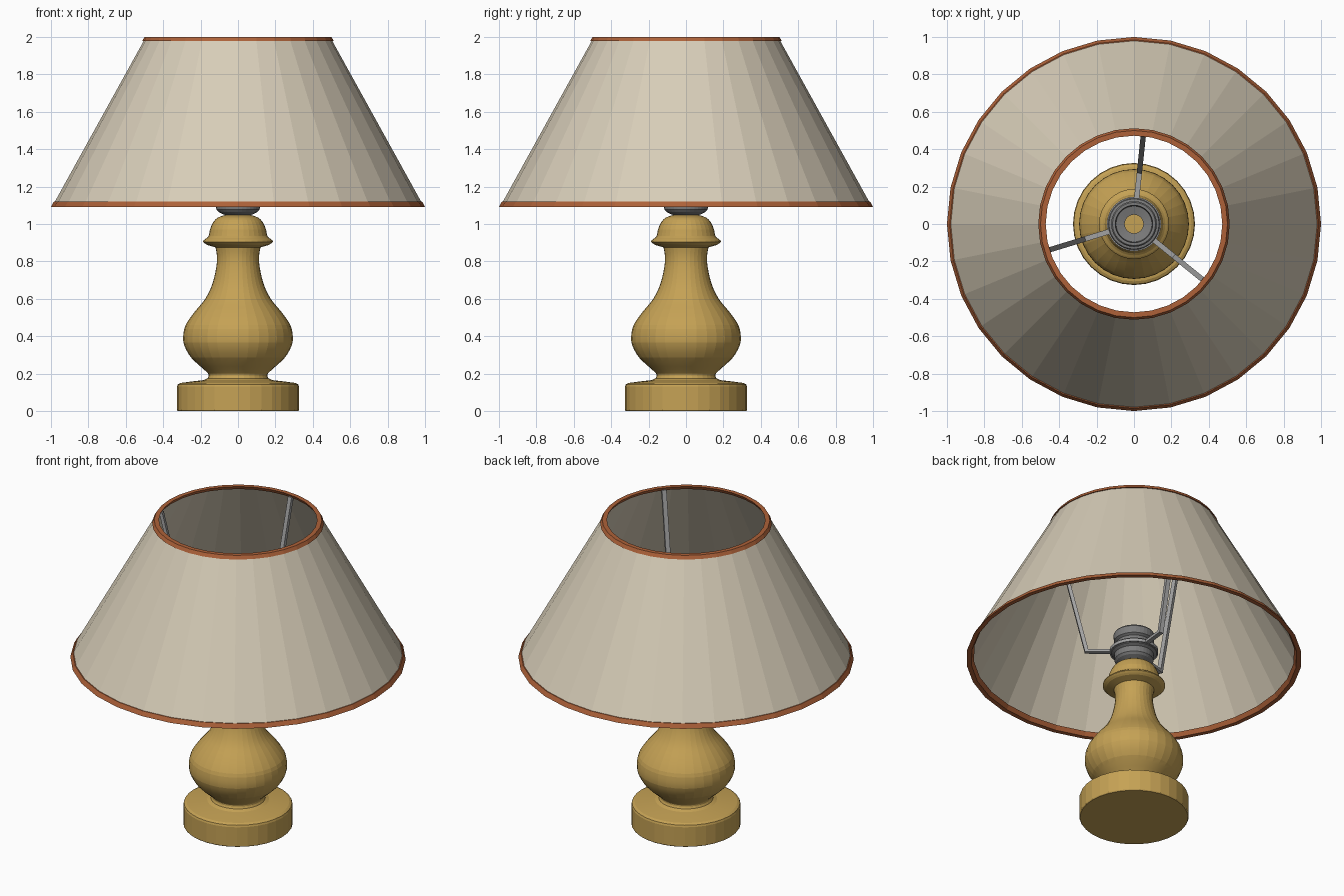
import bpy, bmesh, math
from mathutils import Matrix, Vector

if "Cube" in bpy.data.objects:
    bpy.data.objects.remove(bpy.data.objects["Cube"])

SIDES = 32


def material(name, rgb):
    m = bpy.data.materials.new(name)
    m.diffuse_color = (*rgb, 1)
    m.use_nodes = True
    m.node_tree.nodes["Principled BSDF"].inputs["Base Color"].default_value = m.diffuse_color
    return m


wood = material("ochre wood", (0.56, 0.36, 0.09))
cloth = material("cream cloth", (0.68, 0.61, 0.48))
trim = material("rust trim", (0.42, 0.12, 0.04))
metal = material("grey metal", (0.20, 0.20, 0.20))
wire = material("light grey wire", (0.36, 0.36, 0.36))


def finish(name, bm, mat):
    bmesh.ops.recalc_face_normals(bm, faces=bm.faces)
    me = bpy.data.meshes.new(name)
    bm.to_mesh(me)
    bm.free()
    me.materials.append(mat)
    ob = bpy.data.objects.new(name, me)
    bpy.context.collection.objects.link(ob)
    return ob


def lathe(name, profile, mat, closed=False):
    """Revolve (radius, z) points about the z axis."""
    bm = bmesh.new()
    vs = [bm.verts.new((r, 0, z)) for r, z in profile]
    pairs = list(zip(vs, vs[1:])) + ([(vs[-1], vs[0])] if closed else [])
    es = [bm.edges.new(p) for p in pairs]
    bmesh.ops.spin(bm, geom=vs + es, axis=(0, 0, 1), cent=(0, 0, 0),
                   steps=SIDES, angle=2 * math.pi)
    bmesh.ops.remove_doubles(bm, verts=bm.verts, dist=1e-4)
    return finish(name, bm, mat)


def curve(pts, n=3):
    """Catmull-Rom refinement of a profile."""
    p = [Vector(q) for q in pts]
    p = [p[0]] + p + [p[-1]]
    out = []
    for a, b, c, d in zip(p, p[1:], p[2:], p[3:]):
        for k in range(n):
            t = k / n
            out.append(0.5 * (2 * b + (c - a) * t + (2 * a - 5 * b + 4 * c - d) * t * t
                              + (3 * b - a - 3 * c + d) * t ** 3))
    return [tuple(q) for q in out] + [pts[-1]]


# Turned base: plinth, vase body, collar and dome
plinth = [(0, 0), (0.322, 0), (0.326, 0.006), (0.326, 0.13), (0.322, 0.142),
          (0.307, 0.15), (0.25, 0.158), (0.185, 0.165)]
body = curve([(0.163, 0.175), (0.157, 0.195), (0.18, 0.22), (0.25, 0.285),
              (0.287, 0.35), (0.293, 0.40), (0.28, 0.46), (0.232, 0.53),
              (0.175, 0.60), (0.137, 0.68), (0.116, 0.77), (0.113, 0.83), (0.12, 0.875)])
dome = curve([(0.165, 0.888), (0.187, 0.905), (0.178, 0.918), (0.157, 0.935),
              (0.15, 0.97), (0.132, 1.01), (0.105, 1.036), (0.06, 1.05)], 2) + [(0, 1.052)]
base = lathe("turned_base", plinth + body + dome, wood)
for o in bpy.context.selected_objects:
    o.select_set(False)
bpy.context.view_layer.objects.active = base
base.select_set(True)
bpy.ops.object.shade_smooth_by_angle(angle=math.radians(8))

# Bulb socket: open cup with a grooved rim
lathe("bulb_socket",
      [(0.05, 1.045), (0.075, 1.05), (0.105, 1.065), (0.116, 1.078), (0.118, 1.115),
       (0.136, 1.125), (0.14, 1.145), (0.134, 1.16), (0.108, 1.165), (0.105, 1.195),
       (0.12, 1.205), (0.122, 1.25), (0.115, 1.26), (0.10, 1.26), (0.096, 1.20),
       (0.05, 1.19)], metal, True)

# Wire ring that clamps the shade carrier to the socket
lathe("carrier_ring", [(0.118, 1.13), (0.145, 1.13), (0.145, 1.15), (0.118, 1.15)], wire, True)

# Three bent arms from the ring up to the shade's top edge
for i, deg in enumerate((84, 197, 321)):
    bm = bmesh.new()
    path = [(0.13, 1.14), (0.283, 1.14), (0.48, 1.985)]
    offs = [(0, 0.009), (-0.010, 0.009), (-0.010, 0)]
    rings = []
    for (r, z), (dr, dz) in zip(path, offs):
        rings.append([bm.verts.new((r + s * dr, y, z + s * dz))
                      for s, y in ((1, -0.014), (1, 0.014), (-1, 0.014), (-1, -0.014))])
    for a, b in zip(rings, rings[1:]):
        for k in range(4):
            bm.faces.new((a[k], a[k - 1], b[k - 1], b[k]))
    bm.faces.new(rings[0])
    bm.faces.new(rings[-1])
    bmesh.ops.rotate(bm, verts=bm.verts, matrix=Matrix.Rotation(math.radians(deg), 3, 'Z'))
    finish(f"shade_arm_{i + 1}", bm, wire)

# Conical cloth shade, a thin shell
lathe("lamp_shade", [(0.99, 1.10), (0.498, 1.99), (0.486, 1.99), (0.978, 1.10)], cloth, True)

# Trim bands on both edges
lathe("top_trim", [(0.512, 1.978), (0.50, 2.0), (0.472, 2.0), (0.484, 1.978)], trim, True)
lathe("bottom_trim", [(1.0, 1.092), (0.985, 1.119), (0.957, 1.119), (0.972, 1.092)], trim, True)
